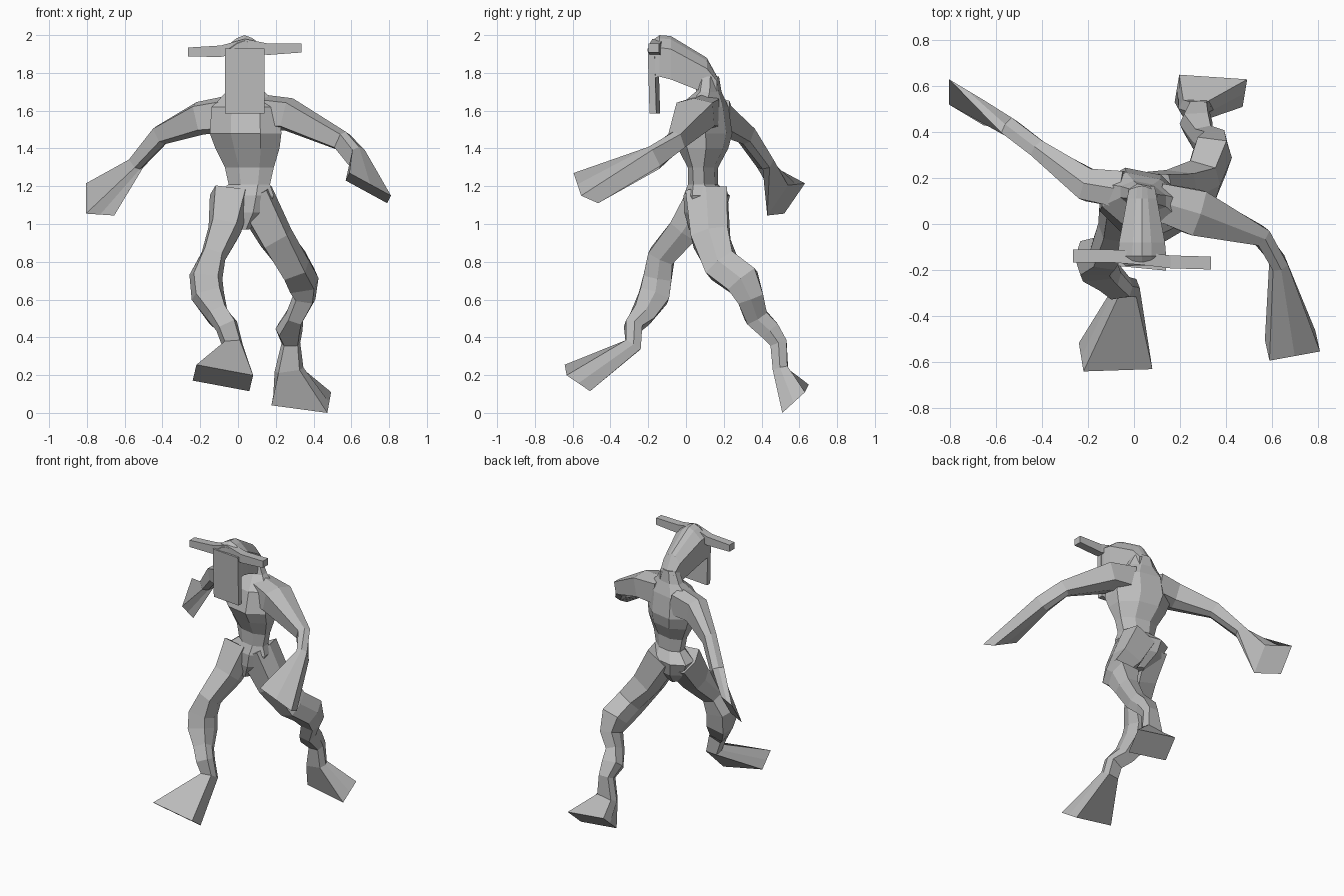
import bpy
import bmesh
import math
from mathutils import Vector

if "Cube" in bpy.data.objects:
    bpy.data.objects.remove(bpy.data.objects["Cube"])

# One plain clay colour for the whole figure
clay = bpy.data.materials.new("grey_clay")
clay.use_nodes = True
clay.diffuse_color = (0.5, 0.5, 0.5, 1)
clay.node_tree.nodes["Principled BSDF"].inputs["Base Color"].default_value = clay.diffuse_color

# Cross-section outlines, in units of a ring's two half axes
OCTAGON = [(1.08 * math.cos((i + 0.5) * math.pi / 4), 1.08 * math.sin((i + 0.5) * math.pi / 4))
           for i in range(8)]
LIMB = [(-.8, -1), (.8, -1), (1.1, 0), (.8, 1), (-.8, 1), (-1.1, 0)]
FLAT = [(-1, -1), (1, -1), (1, 0), (1, 1), (-1, 1), (-1, 0)]
ROOF = [(-1, -1), (1, -1), (1, .4), (.4, .85), (0, 1), (-.4, .85), (-1, .4)]
SQUARE = [(-1, -1), (1, -1), (1, 1), (-1, 1)]


def loft(name, rings):
    """Skin a closed flat-shaded tube over rings of (outline, centre, u, v)."""
    bm = bmesh.new()
    loops = [[bm.verts.new(Vector(c) + Vector(u) * a + Vector(v) * b) for a, b in outline]
             for outline, c, u, v in rings]
    for low, high in zip(loops, loops[1:]):
        count = len(low)
        for i in range(count):
            j = (i + 1) % count
            bm.faces.new((low[i], low[j], high[j], high[i]))
    bm.faces.new(loops[0])
    bm.faces.new(loops[-1])
    bmesh.ops.recalc_face_normals(bm, faces=bm.faces)
    mesh = bpy.data.meshes.new(name)
    bm.to_mesh(mesh)
    bm.free()
    mesh.materials.append(clay)
    obj = bpy.data.objects.new(name, mesh)
    bpy.context.collection.objects.link(obj)
    return obj


def limb(name, joints, side, tip):
    """Tube along joints of (x, y, z, width, depth), flaring to a flat tip ring."""
    points = [Vector(j[:3]) for j in joints] + [Vector(tip[0])]
    rings = []
    for i, joint in enumerate(joints):
        ahead = (points[i + 1] - points[i]).normalized()
        behind = (points[i] - points[i - 1]).normalized() if i else ahead
        along = (ahead + behind).normalized()
        u = Vector(side)
        u = (u - along * u.dot(along)).normalized()
        v = along.cross(u)
        rings.append((LIMB, points[i], u * joint[3], v * joint[4]))
    rings.append((FLAT, *tip))
    return loft(name, rings)


# Torso: neck, chest, narrow waist and pelvis, shoulders slightly twisted
trunk = [
    (.04, .12, 1.78, .06, .05),
    (.04, .12, 1.7, .1, .06),
    (.04, .09, 1.62, .18, .12),
    (.04, .08, 1.48, .19, .15),
    (.05, .09, 1.4, .17, .12),
    (.06, .09, 1.3, .13, .07),
    (.06, .09, 1.21, .11, .07),
    (.03, .11, 1.15, .16, .11),
    (.03, .1, 1.06, .12, .1),
    (.03, .07, .97, .03, .05),
]
loft("torso", [(OCTAGON, (x, y, z), (w, -.2 * w, 0), (0, d, 0)) for x, y, z, w, d in trunk])

# Arms: the left swings forward, the right swings back
limb("left_arm", [
    (.1, .1, 1.59, .09, .08),
    (.27, .05, 1.58, .08, .1),
    (.55, -.05, 1.44, .05, .04),
    (.63, -.17, 1.35, .06, .035),
], (0, 0, 1), ((.69, -.53, 1.19), (.01, -.045, .02), (-.11, -.02, .06)))

limb("right_arm", [
    (-.05, .15, 1.58, .09, .08),
    (-.2, .17, 1.56, .08, .07),
    (-.41, .32, 1.47, .05, .04),
    (-.54, .42, 1.32, .035, .04),
], (0, 0, 1), ((-.73, .53, 1.13), (0, .055, .08), (.075, -.045, -.005)))

# Legs: the left trails, the right steps forward; each ends in a broad foot
limb("left_leg", [
    (.08, .11, 1.15, .1, .11),
    (.2, .13, .93, .085, .1),
    (.3, .19, .78, .075, .09),
    (.34, .3, .7, .08, .09),
    (.35, .34, .61, .055, .07),
    (.3, .37, .51, .045, .06),
    (.27, .44, .44, .065, .055),
    (.28, .49, .37, .045, .045),
    (.27, .5, .23, .07, .04),
], (1, 0, 0), ((.335, .58, .075), (.148, -.01, -.02), (-.01, -.06, -.055)))

limb("right_leg", [
    (-.04, .1, 1.14, .1, .1),
    (-.07, -.01, .97, .08, .08),
    (-.13, -.13, .83, .06, .07),
    (-.17, -.15, .72, .08, .075),
    (-.16, -.17, .62, .08, .08),
    (-.11, -.23, .52, .055, .06),
    (-.06, -.28, .46, .055, .045),
    (-.03, -.28, .36, .05, .045),
], (1, 0, 0), ((-.08, -.575, .185), (.15, .005, -.028), (.01, -.062, .042)))

# Head: ridged skull tapering to the nape, over a long flat face plate
skull = [
    (-.18, 1.87, .1, .1),
    (-.14, 1.89, .105, .11),
    (-.08, 1.88, .1, .115),
    (.11, 1.785, .065, .095),
    (.165, 1.74, .055, .04),
]
loft("skull", [(ROOF, (.035, y, z), (w, 0, 0), (0, 0, h)) for y, z, w, h in skull])
loft("face_plate", [(SQUARE, (.035, y, z), (.105, -.01, 0), (0, .018, 0))
                    for y, z in ((-.165, 1.585), (-.175, 1.93))])

# Side stalks: one crossbar through the brow, tilted a little
stalk = [(-.265, -.14, 1.91, .024), (-.09, -.14, 1.915, .03), (.035, -.15, 1.945, .035),
         (.16, -.165, 1.925, .03), (.335, -.17, 1.932, .024)]
loft("brow_stalks", [(SQUARE, (x, y, z), (0, .028, 0), (0, 0, h)) for x, y, z, h in stalk])
